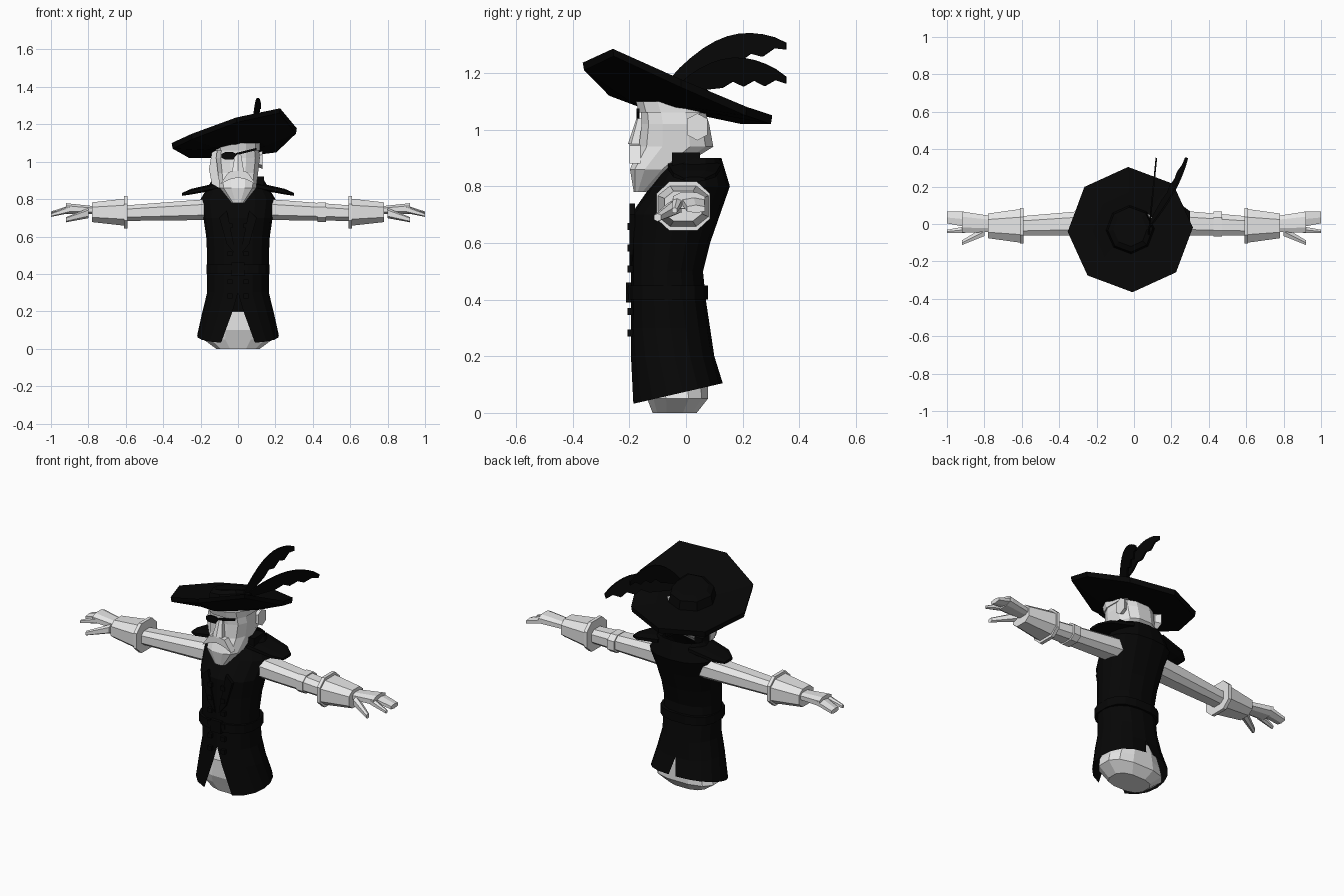
import bpy, bmesh, math
from mathutils import Vector

cube = bpy.data.objects.get("Cube")
if cube:
    bpy.data.objects.remove(cube)


def material(name, value):
    mat = bpy.data.materials.new(name)
    mat.use_nodes = True
    color = (value, value, value, 1)
    mat.diffuse_color = color
    shader = mat.node_tree.nodes["Principled BSDF"]
    shader.inputs["Base Color"].default_value = color
    shader.inputs["Roughness"].default_value = .9
    return mat


BLACK = material("black cloth", .002)
GREY = material("light grey", .8)


def skin(name, rings, mat, closed=True, caps=True, mirror=False):
    """Bridge a list of equally long point rings."""
    bm = bmesh.new()
    rows = [[bm.verts.new(point) for point in ring] for ring in rings]
    count = len(rows[0])
    for low, high in zip(rows, rows[1:]):
        for i in range(count if closed else count - 1):
            j = (i + 1) % count
            bm.faces.new((low[i], low[j], high[j], high[i]))
    if caps:
        bm.faces.new(rows[0])
        bm.faces.new(rows[-1])
    bmesh.ops.remove_doubles(bm, verts=bm.verts, dist=.0005)
    bmesh.ops.recalc_face_normals(bm, faces=bm.faces)
    mesh = bpy.data.meshes.new(name)
    bm.to_mesh(mesh)
    bm.free()
    mesh.materials.append(mat)
    ob = bpy.data.objects.new(name, mesh)
    bpy.context.collection.objects.link(ob)
    if mirror:
        ob.modifiers.new("mirror", "MIRROR").use_clip = True


def oval(left, right, low, high, sides, power=.75):
    """Squarish oval that fills a rectangle."""
    points = []
    for i in range(sides):
        angle = math.tau * (i + .5) / sides
        c, s = math.cos(angle), math.sin(angle)
        c = math.copysign(abs(c) ** power, c)
        s = math.copysign(abs(s) ** power, s)
        points.append(((left + right + c * (right - left)) / 2,
                       (low + high + s * (high - low)) / 2))
    return points


def stack(name, mat, bottom, step, widths, fronts, backs, sides=12):
    """Upright form from evenly spaced levels."""
    rings = []
    for i, (width, front, back) in enumerate(zip(widths, fronts, backs)):
        outline = oval(-width, width, front, back, sides)
        rings.append([(x, y, bottom + i * step) for x, y in outline])
    skin(name, rings, mat)


def taper(name, mat, start, end, thick, thin, flat=.8, sides=8, mirror=True):
    """Sideways tapered form between two centres."""
    rings = []
    for (x, y, z), ry in ((start, thick), (end, thin)):
        rz = ry * flat
        outline = oval(y - ry, y + ry, z - rz, z + rz, sides)
        rings.append([(x, across, up) for across, up in outline])
    skin(name, rings, mat, mirror=mirror)


def plate(name, mat, outline, place, depth, mirror=False):
    """Flat outline put in space and thickened along a vector."""
    near = [Vector(place(u, v)) for u, v in outline]
    far = [point + Vector(depth) for point in near]
    skin(name, [near, far], mat, mirror=mirror)


def facing(y, slant=0):
    return lambda u, v: (u, y, v + slant * u)


def box(x, z, width, height):
    return [(x, z), (x + width, z), (x + width, z + height), (x, z + height)]


# Coat: one half from hem to collar, open at the front of the skirt
def coat_ring(level, width, back):
    z = (level + 1) / 10
    front = max(z - .7, 0) * .7 - .195
    gap = max(.24 - z, 0) * 2.4
    slit = .06 if level == 0 else 0
    ring = []
    for i in range(9):
        angle = gap + (math.pi - gap - slit) * i / 8
        x = width * max(math.sin(angle), 0) ** .8
        y = (front + back - math.cos(angle) * (back - front)) / 2
        hem = y * .23 - .025 if level == 0 else 0
        ring.append((x if x > .002 else 0, y, z + hem))
    return ring


coat_widths = (.22, .19, .165, .165, .165, .17, .185, .2, .14)
coat_backs = (.13, .1, .085, .07, .06, .085, .12, .155, .125)
coat_rings = [coat_ring(level, width, back)
              for level, (width, back) in enumerate(zip(coat_widths, coat_backs))]
skin("coat", coat_rings, BLACK, closed=False, caps=False, mirror=True)

# Belt, buckle, buttons and lapels
stack("belt", BLACK, .4, .05, [.17] * 2, [-.205] * 2, [.08] * 2, sides=16)
plate("belt_buckle", BLACK, box(-.035, .39, .07, .07), facing(-.212), (0, .02, 0))
for i in range(6):
    plate("coat_button", BLACK, box(.03, .27 + i * .075, .025, .025),
          facing(-.207), (0, .02, 0), mirror=True)
plate("lapel", BLACK, [(.01, .5), (.06, .56), (.1, .7), (.06, .74)],
      facing(-.2), (0, .02, 0), mirror=True)

# Shoulder capes and collar points
taper("shoulder_cape", BLACK, (.1, .03, .87), (.25, .03, .84), .1, .08, flat=.2)
taper("cape_tip", BLACK, (.25, .03, .84), (.3, .03, .825), .08, .04, flat=.2)
plate("collar_point", BLACK, box(.09, .87, .05, .05), facing(-.05), (0, .1, 0), mirror=True)

# Hips under the coat
stack("hips", GREY, 0, .05, (.12, .19, .175, .15, .13),
      (-.12, -.14, -.16, -.16, -.16), (.04, .08, .08, .08, .07))

# Arms, gauntlets and hands
taper("arm", GREY, (.14, .01, .745), (.6, -.01, .725), .075, .055)
taper("arm_band", GREY, (.425, 0, .73), (.47, 0, .73), .07, .07, mirror=False)
taper("gauntlet_rim", GREY, (.59, -.01, .73), (.61, -.01, .73), .1, .1, flat=.92)
taper("gauntlet", GREY, (.61, -.01, .73), (.78, -.01, .73), .095, .07)
taper("palm", GREY, (.76, 0, .74), (.92, .01, .75), .045, .06, flat=.5)
taper("fingers", GREY, (.9, .025, .748), (1, .035, .72), .045, .035, flat=.4, sides=6)
taper("index_finger", GREY, (.9, -.03, .745), (1, -.04, .715), .02, .01, flat=1, sides=6)
taper("thumb", GREY, (.8, -.04, .725), (.92, -.1, .69), .027, .014, flat=1, sides=6)

# Head, beard and face
stack("head", GREY, .78, .08, (.035, .1, .11, .12, .11),
      (-.185, -.2, -.17, -.16, -.165), (-.14, -.03, .1, .085, .06))
stack("head_scarf", GREY, 1.06, .04, [.12] * 2, (-.17, -.18), (.085, .07))
stack("nose", GREY, .95, .09, (.035, .018), (-.205, -.175), [-.15] * 2, sides=6)
plate("moustache", GREY, [(0, .955), (.05, .945), (.095, .88), (.045, .905), (0, .915)],
      facing(-.2), (0, .04, 0), mirror=True)
taper("ear", GREY, (.1, .03, 1.01), (.13, .04, 1.01), .03, .04, flat=1.2, sides=6)
plate("hair_lock", GREY, [(-.1, 1.07), (-.14, 1.05), (-.155, .96), (-.14, .88), (-.1, .86)],
      facing(-.07), (0, .05, 0))
plate("eye_patch", BLACK, oval(-.09, -.005, 1.01, 1.052, sides=8),
      facing(-.174), (0, .009, 0))
plate("patch_strap", BLACK, box(-.01, 1.037, .11, .012),
      facing(-.174, slant=.25), (0, .009, 0))

# Hat: octagonal brim swept up at the front
brim_heights = (1.04, 1.04, 1.09, 1.14, 1.23, 1.28, 1.17, 1.07)


def hat_ring(spread, base, bend):
    ring = []
    for i, height in enumerate(brim_heights):
        angle = math.radians(92 + 45 * i)
        ring.append((spread * math.cos(angle) - .02, spread * math.sin(angle) - .03,
                     base + bend * (height - 1.08)))
    return ring


underside = [hat_ring(r, 1.06, (r / .33) ** 2) for r in (.07, .17, .33)]
upper_side = [hat_ring(r, 1.09, (r / .34) ** 1.5) for r in (.335, .2, .13)]
crown = [hat_ring(.12, 1.14, .25), hat_ring(.09, 1.16, .2)]
skin("hat", underside + upper_side + crown, BLACK)


# Feathers: arched vanes, notched along the lower edge near the tip
def feather(name, root, tip, arch, turn, lean):
    top, bottom = [], []
    steps = 10
    for i in range(steps + 1):
        t = i / steps
        y = root[0] + (tip[0] - root[0]) * t
        z = root[1] + (tip[1] - root[1]) * t + arch * math.sin(math.pi * t)
        half = .012 + .04 * math.sin(math.pi * t) ** .7
        notch = .02 if i > 4 and i % 2 else 0
        top.append((y, z + half))
        bottom.append((y, z - half + notch))
    plate(name, BLACK, top + bottom[::-1],
          lambda y, z: (.08 + turn * y + lean * (z - root[1]), y, z), (.008, -.004, 0))


feather("upper_feather", (-.06, 1.16), (.355, 1.295), .05, turn=.1, lean=0)
feather("lower_feather", (-.02, 1.15), (.355, 1.175), .04, turn=.53, lean=.35)
